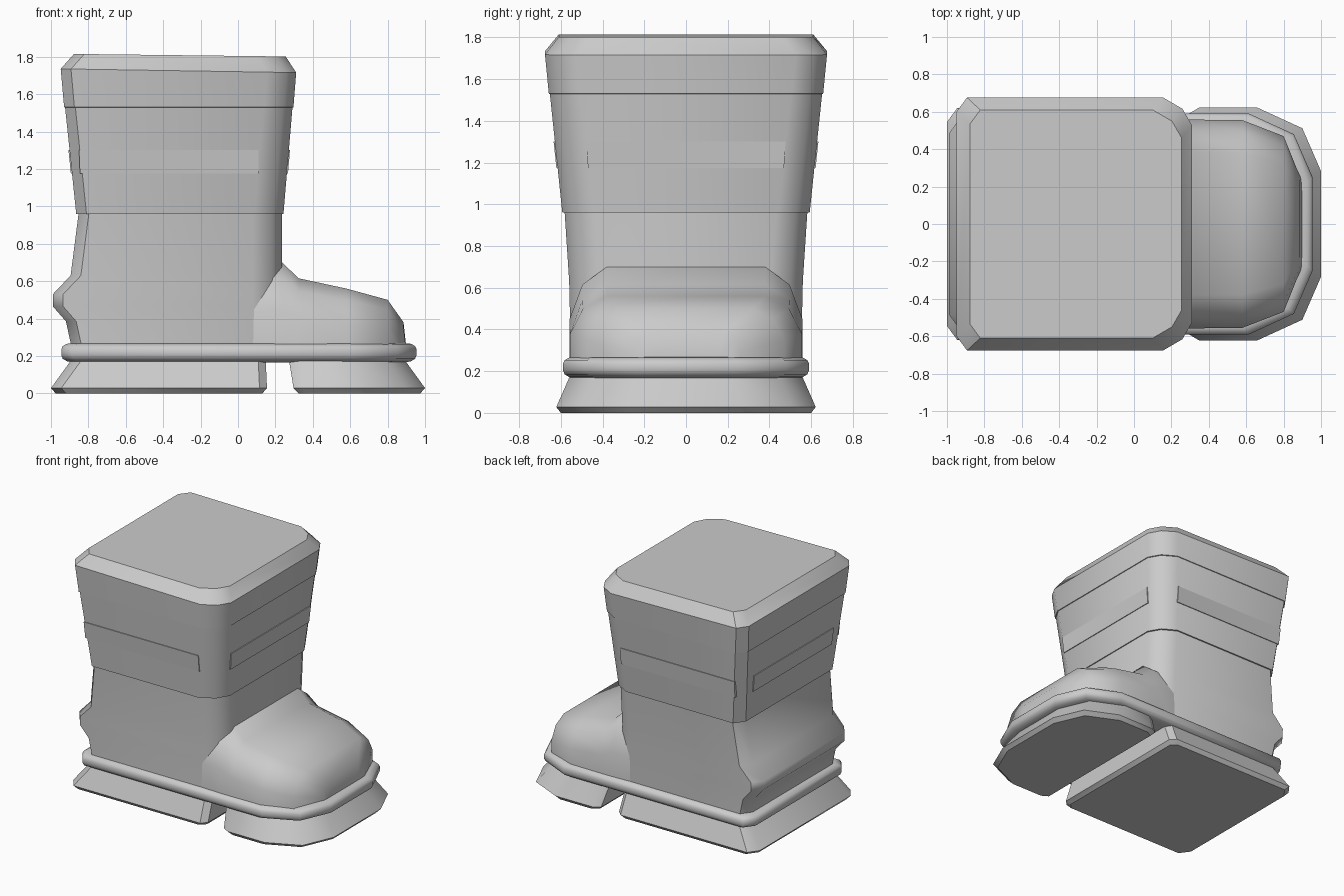
import bpy, bmesh, math

if "Cube" in bpy.data.objects:
    bpy.data.objects.remove(bpy.data.objects["Cube"])

# back / front corner shapes as (inset in x, inset in y), listed from the side wall to the end wall
BACK = [(0.055, 0.0), (0.0, 0.075)]
SHAFT_FRONT = [(0.155, 0.0), (0.052, 0.06), (0.0, 0.15)]
TOE_FRONT = [(0.34, 0.0), (0.1, 0.11), (0.0, 0.34)]
HEEL_FRONT = [(0.04, 0.0), (0.0, 0.04)]


def outline(x0, x1, w, z, back=BACK, front=SHAFT_FRONT, slope=0.0):
    """Mirrored plan outline; slope tilts it down toward the toe."""
    half = [(x0 + dx, w - dy) for dx, dy in reversed(back)]
    half += [(x1 - dx, w - dy) for dx, dy in front]
    pts = half + [(x, -y) for x, y in reversed(half)]
    return [(x, y, z - slope * (x + 0.32)) for x, y in pts]


def loft(name, rings, angle=35):
    """Skin a stack of equal-length rings and cap both ends."""
    bm = bmesh.new()
    vs = [[bm.verts.new(p) for p in r] for r in rings]
    n = len(vs[0])
    for a, b in zip(vs, vs[1:]):
        for i in range(n):
            j = (i + 1) % n
            bm.faces.new((a[i], a[j], b[j], b[i]))
    bm.faces.new(vs[0])
    bm.faces.new(vs[-1])
    bmesh.ops.recalc_face_normals(bm, faces=bm.faces)
    me = bpy.data.meshes.new(name)
    bm.to_mesh(me)
    bm.free()
    ob = bpy.data.objects.new(name, me)
    bpy.context.collection.objects.link(ob)
    bpy.ops.object.select_all(action='DESELECT')
    ob.select_set(True)
    bpy.context.view_layer.objects.active = ob
    bpy.ops.object.shade_smooth_by_angle(angle=math.radians(angle))
    return ob


# cuff extents by height
def cuff(z):
    t = (z - 0.96) / 0.765
    return -0.865 - 0.08 * t, 0.243 + 0.065 * t, 0.593 + 0.08 * t


def cuff_ring(z, grow=0.0, slope=0.0):
    x0, x1, w = cuff(z)
    return outline(x0 - grow, x1 + grow, w + grow, z, slope=slope)


# cuff with a fine step at the upper band and a bevelled, slightly tilted top
loft("cuff", [
    cuff_ring(0.96), cuff_ring(1.528), cuff_ring(1.53, 0.005),
    cuff_ring(1.725, 0.003, 0.016),
    outline(-0.877, 0.255, 0.61, 1.808, slope=0.012),
])

# raised strap panels on the four cuff faces
for name, side in (("front", -1), ("back", 1)):
    rings = []
    for d in (-0.02, 0.006):
        rings.append([(x, side * (cuff(z)[2] + d), z) for x, z in
                      ((-0.85, 1.30), (0.11, 1.30), (0.11, 1.175), (-0.845, 1.175))])
    loft(name + "_strap_panel", rings)
for name, k, s in (("heel", 0, -1), ("toe", 1, 1)):
    rings = []
    for d in (-0.02, 0.006):
        rings.append([(cuff(z)[k] + s * d, y, z) for y, z in
                      ((-0.477, 1.30), (0.477, 1.30), (0.47, 1.175), (-0.47, 1.175))])
    loft(name + "_side_strap_panel", rings)

# ankle shaft with the heel ridge
loft("ankle_shaft", [outline(x0, 0.235, w, z) for x0, w, z in (
    (-0.885, 0.55, 0.2), (-0.895, 0.552, 0.27), (-0.92, 0.553, 0.385),
    (-0.99, 0.556, 0.465), (-0.99, 0.558, 0.53), (-0.895, 0.56, 0.63),
    (-0.85, 0.583, 0.98))], 50)

# foot: cross-sections swept from the ankle to the toe (x, half width, top)
sections = []
for x, w, top in ((-0.2, 0.54, 0.70), (0.1, 0.552, 0.70), (0.235, 0.558, 0.70),
                  (0.325, 0.558, 0.615), (0.58, 0.555, 0.56), (0.8, 0.47, 0.50),
                  (0.885, 0.26, 0.38), (0.897, 0.24, 0.27)):
    h = top - 0.2
    half = [(w, 0.2), (w, 0.2 + 0.5 * h), (0.89 * w, 0.2 + 0.83 * h), (0.68 * w, top)]
    pts = half + [(-y, z) for y, z in reversed(half)]
    sections.append([(x, y, z) for y, z in pts])
loft("foot", sections, 65)

# rounded welt band
loft("welt", [outline(-0.945 + d, 0.955 - d, 0.59 - d, z, front=TOE_FRONT) for d, z in (
    (0.06, 0.165), (0.03, 0.172), (0.008, 0.185), (0.0, 0.205), (0.0, 0.235),
    (0.008, 0.253), (0.03, 0.265), (0.06, 0.267))], 50)

# flared heel block and front sole
loft("heel_sole", [outline(x0, x1, w, z, front=HEEL_FRONT) for x0, x1, w, z in (
    (-0.975, 0.13, 0.597, 0.0), (-1.0, 0.155, 0.62, 0.028), (-0.89, 0.148, 0.555, 0.18))])
loft("front_sole", [outline(x0, x1, w, z, [(0.05, 0.0), (0.0, 0.03)], TOE_FRONT)
                    for x0, x1, w, z in ((0.325, 0.975, 0.6, 0.0), (0.297, 1.0, 0.622, 0.028),
                                         (0.272, 0.89, 0.555, 0.18))])
